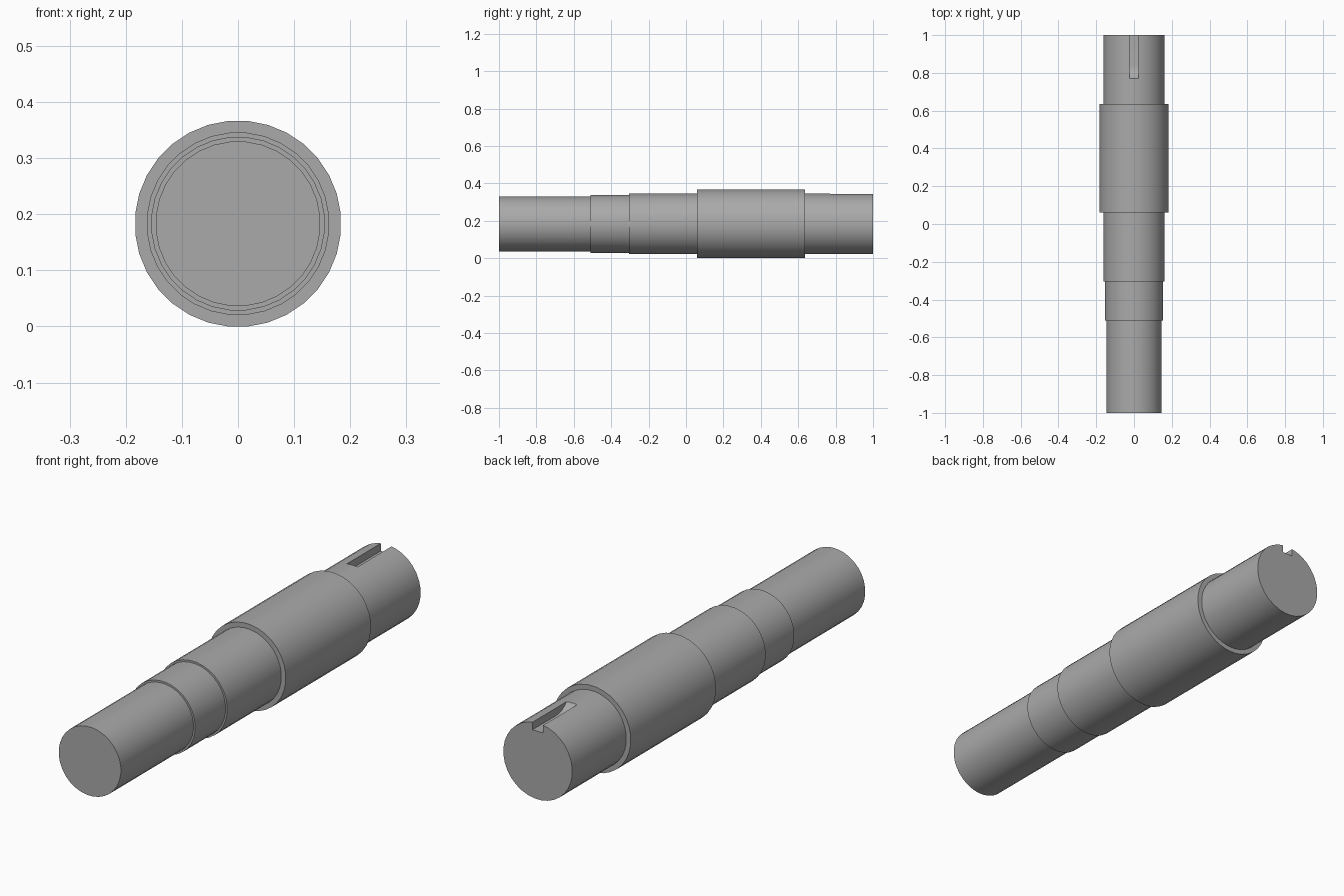
import bpy, bmesh, math
from mathutils import Vector

cube = bpy.data.objects.get("Cube")
if cube:
    bpy.data.objects.remove(cube, do_unlink=True)

SIDES = 32
AXIS_Z = 0.183

steel = bpy.data.materials.new("steel grey")
steel.use_nodes = True
GREY = (0.40, 0.40, 0.40, 1)
steel.diffuse_color = GREY
steel.node_tree.nodes["Principled BSDF"].inputs["Base Color"].default_value = GREY


def make_object(name, bm):
    bmesh.ops.recalc_face_normals(bm, faces=bm.faces)
    mesh = bpy.data.meshes.new(name)
    bm.to_mesh(mesh)
    bm.free()
    mesh.materials.append(steel)
    obj = bpy.data.objects.new(name, mesh)
    bpy.context.collection.objects.link(obj)
    return obj


# Stepped shaft: (start y, end y, radius) of each section, turned about y
sections = [(-1, -0.51, 0.147), (-0.51, -0.305, 0.155), (-0.305, 0.06, 0.163),
            (0.06, 0.635, 0.184), (0.635, 1, 0.163)]
bm = bmesh.new()
rings = []
for start, end, radius in sections:
    for y in (start, end):
        angles = [(i + 0.5) * math.tau / SIDES for i in range(SIDES)]
        rings.append([bm.verts.new((radius * math.cos(a), y, AXIS_Z + radius * math.sin(a)))
                      for a in angles])
for a, b in zip(rings, rings[1:]):
    for i in range(SIDES):
        j = (i + 1) % SIDES
        bm.faces.new((a[i], a[j], b[j], b[i]))
bm.faces.new(rings[0])
bm.faces.new(rings[-1])
shaft = make_object("stepped_shaft", bm)

# Keyway cutter: open at the back end, with a curved run-out at the front
floor_z = AXIS_Z + 0.128
arc_radius, arc_y = 0.085, 0.838
profile = [(1.1, 0.5), (1.1, floor_z)]
for i in range(7):
    t = math.radians(75 * i / 6)
    profile.append((arc_y - arc_radius * math.sin(t),
                    floor_z + arc_radius * (1 - math.cos(t))))
profile.append((profile[-1][0], 0.5))
bm = bmesh.new()
face = bm.faces.new([bm.verts.new((-0.025, y, z)) for y, z in profile])
side = bmesh.ops.extrude_face_region(bm, geom=[face])
bmesh.ops.translate(bm, vec=Vector((0.05, 0, 0)),
                    verts=[v for v in side["geom"] if isinstance(v, bmesh.types.BMVert)])
cutter = make_object("keyway_cutter", bm)

# Cut the keyway, then remove the cutter
cut = shaft.modifiers.new("keyway", "BOOLEAN")
cut.operation = "DIFFERENCE"
cut.solver = "EXACT"
cut.object = cutter
bpy.ops.object.select_all(action="DESELECT")
bpy.context.view_layer.objects.active = shaft
shaft.select_set(True)
bpy.ops.object.modifier_apply(modifier=cut.name)
bpy.data.objects.remove(cutter, do_unlink=True)

bpy.ops.object.shade_smooth_by_angle(angle=math.radians(30))
